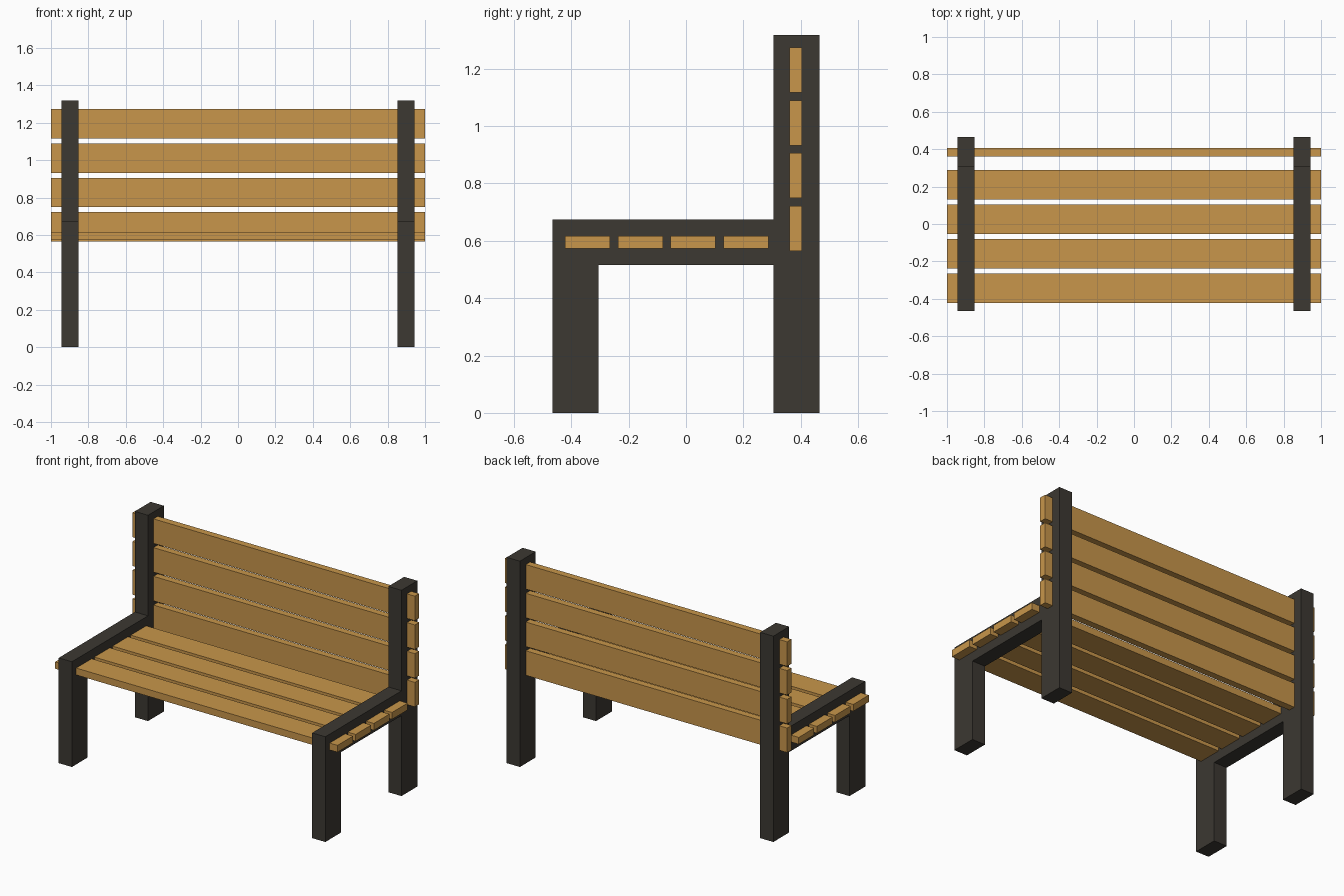
import bpy, bmesh

if "Cube" in bpy.data.objects:
    bpy.data.objects.remove(bpy.data.objects["Cube"])


def material(name, color):
    m = bpy.data.materials.new(name)
    m.diffuse_color = color
    m.use_nodes = True
    m.node_tree.nodes["Principled BSDF"].inputs["Base Color"].default_value = m.diffuse_color
    return m


wood = material("wood", (0.58, 0.305, 0.07, 1))
iron = material("dark_frame", (0.045, 0.04, 0.032, 1))


def add_object(name, bm, mat):
    bmesh.ops.recalc_face_normals(bm, faces=bm.faces)
    mesh = bpy.data.meshes.new(name)
    bm.to_mesh(mesh)
    bm.free()
    mesh.materials.append(mat)
    ob = bpy.data.objects.new(name, mesh)
    bpy.context.collection.objects.link(ob)
    return ob


def slat(name, y, z, depth, height):
    bm = bmesh.new()
    bmesh.ops.create_cube(bm, size=1)
    bmesh.ops.scale(bm, vec=(2.0, depth, height), verts=bm.verts)
    bmesh.ops.translate(bm, vec=(0, y, z), verts=bm.verts)
    return add_object(name, bm, wood)


# Side frame: front leg, armrest beam and back post as one profile (y, z)
PROFILE = [(-0.465, 0), (-0.305, 0), (-0.305, 0.515), (0.305, 0.515),
           (0.305, 0), (0.465, 0), (0.465, 1.318), (0.305, 1.318),
           (0.305, 0.674), (-0.465, 0.674)]


def side_frame(name, x, width=0.093):
    bm = bmesh.new()
    face = bm.faces.new([bm.verts.new((x - width / 2, y, z)) for y, z in PROFILE])
    ext = bmesh.ops.extrude_face_region(bm, geom=[face], use_keep_orig=True)
    verts = [g for g in ext["geom"] if isinstance(g, bmesh.types.BMVert)]
    bmesh.ops.translate(bm, vec=(width, 0, 0), verts=verts)
    return add_object(name, bm, iron)


side_frame("side_frame_left", -0.898)
side_frame("side_frame_right", 0.898)

# Seat and backrest slats, passing through both frames
PITCH, WIDE, THIN = 0.184, 0.157, 0.044
for i in range(4):
    slat(f"seat_slat_{i + 1}", -0.343 + i * PITCH, 0.595, WIDE, THIN)
    slat(f"back_slat_{i + 1}", 0.383, 0.643 + i * PITCH, THIN, WIDE)
